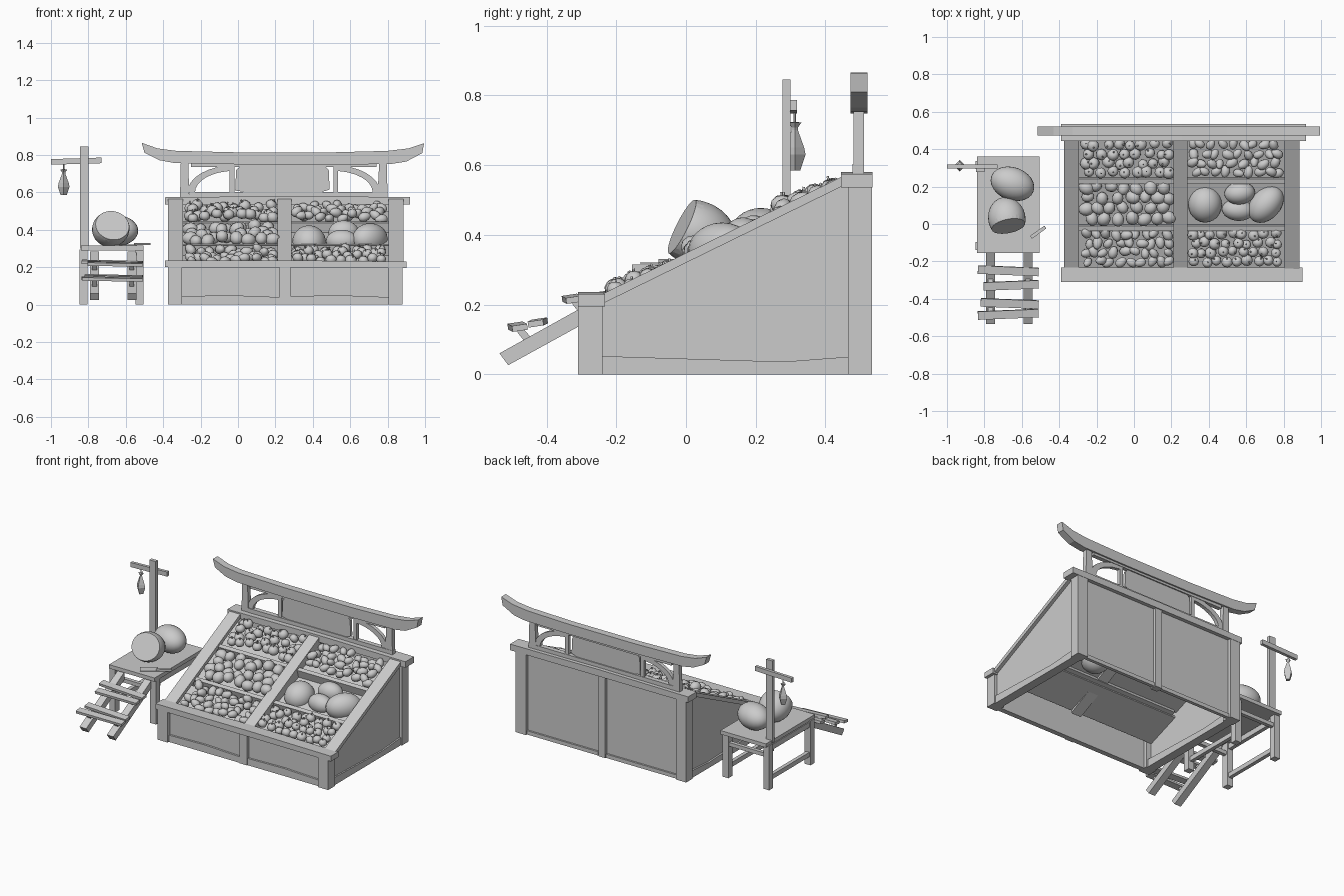
import bpy, bmesh, random
from math import sin, cos, pi, atan
from mathutils import Vector, Matrix, Euler
random.seed(4)


def finish(name, bm, smooth=False):
    bmesh.ops.recalc_face_normals(bm, faces=bm.faces[:])
    me = bpy.data.meshes.new(name)
    bm.to_mesh(me)
    bm.free()
    if smooth:
        for p in me.polygons:
            p.use_smooth = len(p.vertices) < 5
    ob = bpy.data.objects.new(name, me)
    bpy.context.collection.objects.link(ob)
    return ob


def box(name, x0, x1, y0, y1, z0, z1, rot=(0, 0, 0)):
    bm = bmesh.new()
    bmesh.ops.create_cube(bm, size=1)
    m = Matrix.Translation(((x0 + x1) / 2, (y0 + y1) / 2, (z0 + z1) / 2)) @ Euler(rot).to_matrix().to_4x4()
    bm.transform(m @ Matrix.Diagonal((x1 - x0, y1 - y0, z1 - z0, 1)))
    return finish(name, bm)


def prism(name, pts, axis, a, b):
    """Extrude a profile along x (pts = y,z) or y (pts = x,z)."""
    bm = bmesh.new()
    put = (lambda p, d: (d, p[0], p[1])) if axis == 'x' else (lambda p, d: (p[0], d, p[1]))
    f = bm.faces.new([bm.verts.new(put(p, a)) for p in pts])
    ext = bmesh.ops.extrude_face_region(bm, geom=[f])['geom']
    off = Vector((b - a, 0, 0)) if axis == 'x' else Vector((0, b - a, 0))
    bmesh.ops.translate(bm, vec=off, verts=[v for v in ext if isinstance(v, bmesh.types.BMVert)])
    return finish(name, bm)


def slope(y):
    return 0.235 + 0.49 * (y + 0.23)


def blob(bm, loc, rad, rot=(0, 0, 0), seg=12, pear=0.0, stem=False):
    """Add one fruit, optionally tapered towards its top or with a dimple and stem."""
    m = Matrix.Translation(loc) @ Euler(rot).to_matrix().to_4x4()
    vs = bmesh.ops.create_uvsphere(bm, u_segments=seg, v_segments=seg * 2 // 3, radius=1)['verts']
    for v in vs:
        k = 1 - pear * v.co.z
        z = v.co.z
        if stem and z > 0.95:
            z = 0.72
        v.co = m @ Vector((v.co.x * rad[0] * k, v.co.y * rad[1] * k, z * rad[2]))
    if stem:
        s = Matrix.Translation((0, 0, rad[2] * 0.95))
        bmesh.ops.create_cone(bm, cap_ends=True, segments=4, radius1=0.003, radius2=0.004,
                              depth=rad[2] * 0.5, matrix=m @ s)


# Stall corner posts, side walls and sloping rails
for side, x0, x1, w0, w1 in (("left", -0.375, -0.30, -0.355, -0.335), ("right", 0.805, 0.88, 0.842, 0.862)):
    box(side + "_front_post", x0, x1, -0.31, -0.24, 0, 0.20)
    box(side + "_back_post", x0, x1, 0.465, 0.533, 0, 0.54)
    prism(side + "_wall", [(-0.25, 0.01), (0.47, 0.01), (0.47, 0.55), (-0.25, 0.21)], 'x', w0, w1)
    prism(side + "_bottom_rail", [(-0.24, 0), (0.465, 0), (0.465, 0.05), (0.28, 0.036), (-0.24, 0.052)],
          'x', x0 + 0.008, x1 - 0.008)
    prism(side + "_slope_rail", [(-0.24, slope(-0.24) - 0.028), (0.46, slope(0.46) - 0.028),
                                 (0.46, slope(0.46)), (-0.24, slope(-0.24))], 'x', x0, x1 + 0.005)

# Front and back beams, slightly bowed
prism("front_beam", [(-0.39, 0.20), (0.90, 0.195), (0.90, 0.23), (0.3, 0.236), (-0.39, 0.235)], 'y', -0.31, -0.232)
prism("back_beam", [(-0.39, 0.535), (0.92, 0.535), (0.92, 0.575), (0.26, 0.58), (-0.39, 0.574)], 'y', 0.445, 0.535)

# Front and back boards with frames
box("front_board", -0.31, 0.82, -0.285, -0.265, 0.01, 0.21)
box("back_board", -0.31, 0.82, 0.49, 0.51, 0.01, 0.55)
box("front_mid_post", 0.222, 0.28, -0.303, -0.265, 0, 0.20)
box("back_mid_post", 0.225, 0.275, 0.48, 0.528, 0, 0.54)
for a, b in ((-0.30, 0.222), (0.28, 0.805)):
    prism("front_bottom_rail", [(a, 0), (b, 0), (b, 0.04), ((a + b) / 2, 0.05), (a, 0.045)], 'y', -0.298, -0.265)
    box("back_bottom_rail", a, b, 0.50, 0.522, 0, 0.025)

# Centre divider, shelf lips and tray floors
prism("centre_divider", [(-0.24, slope(-0.24) - 0.08), (0.46, slope(0.46) - 0.08),
                         (0.46, slope(0.46)), (-0.24, slope(-0.24))], 'x', 0.21, 0.285)
for y in (-0.015, 0.235):
    z = slope(y) - 0.055
    box("shelf_lip", -0.31, 0.82, y - 0.014, y + 0.014, z - 0.025, z + 0.035, (0.3, 0, 0))
for y0, y1 in ((-0.24, -0.02), (-0.01, 0.23), (0.24, 0.46)):
    za, zb = slope(y0) - 0.05, slope(y1) - 0.075
    prism("tray_floor", [(y0, za - 0.012), (y1, zb - 0.012), (y1, zb), (y0, za)], 'x', -0.34, 0.845)

# Produce heaps: name, x range, y range, columns, rows, radii, pear taper, stem
LX, RX = (-0.255, 0.185), (0.315, 0.765)
Y = ((-0.20, -0.055), (0.03, 0.195), (0.275, 0.425))
heaps = (("lower_left_plums", LX, Y[0], 9, 4, (0.025, 0.025, 0.033), 0.12, False),
         ("lower_right_apples", RX, Y[0], 9, 4, (0.03, 0.03, 0.027), 0.1, True),
         ("middle_left_peaches", LX, Y[1], 7, 4, (0.035, 0.035, 0.04), 0.05, False),
         ("upper_left_apples", LX, Y[2], 8, 4, (0.032, 0.032, 0.029), 0.1, True),
         ("upper_right_pears", RX, Y[2], 9, 4, (0.025, 0.025, 0.034), 0.15, False))
for name, xr, yr, nx, ny, rad, pear, stem in heaps:
    bm = bmesh.new()
    for j in range(ny):
        for i in range(nx):
            x = xr[0] + (xr[1] - xr[0]) * (i + 0.25 * (-1) ** j) / (nx - 1) + random.uniform(-0.012, 0.012)
            y = yr[0] + (yr[1] - yr[0]) * j / (ny - 1) + random.uniform(-0.008, 0.008)
            x = min(max(x, xr[0]), xr[1])
            z = slope(y) - 0.003 - 0.16 * (y - yr[0]) + random.uniform(-0.022, 0.008)
            tilt = random.uniform(0, 0.8) if stem else random.uniform(0.8, 1.7)
            s = random.uniform(0.85, 1.08)
            blob(bm, (x, y, z), [r * s for r in rad], (tilt, 0, random.uniform(-pi, pi)), 10, pear, stem)
    finish(name, bm, True)

# Big melons in the middle right tray
bm = bmesh.new()
for loc, rad, a in (((0.38, 0.105, 0.335), (0.09, 0.098, 0.088), 0), ((0.565, 0.165, 0.385), (0.082, 0.06, 0.065), 0.1),
                    ((0.555, 0.075, 0.34), (0.085, 0.058, 0.06), -0.1), ((0.705, 0.105, 0.35), (0.112, 0.08, 0.085), 0.85)):
    blob(bm, loc, rad, (0.2, 0, a), 24)
finish("tray_melons", bm, True)

# Gate-style top: upswept beam, posts, rails, sign board and curved braces
prism("gate_top_beam", [(-0.515, 0.865), (-0.43, 0.835), (-0.33, 0.822), (0.0, 0.814), (0.5, 0.814), (0.8, 0.822),
                        (0.91, 0.835), (0.995, 0.863), (0.985, 0.81), (0.90, 0.765), (0.82, 0.752), (0.5, 0.748),
                        (0.0, 0.75), (-0.34, 0.757), (-0.42, 0.772), (-0.50, 0.812)], 'y', 0.472, 0.52)
box("gate_under_rail", -0.25, 0.74, 0.482, 0.51, 0.735, 0.755)
box("gate_lower_rail", -0.26, 0.80, 0.478, 0.51, 0.572, 0.603)
prism("gate_left_post", [(-0.31, 0.57), (-0.26, 0.57), (-0.266, 0.76), (-0.306, 0.76)], 'y', 0.48, 0.51)
prism("gate_right_post", [(0.745, 0.57), (0.80, 0.57), (0.795, 0.76), (0.755, 0.76)], 'y', 0.48, 0.51)
prism("sign_board", [(-0.015, 0.61), (0.03, 0.603), (0.45, 0.603), (0.49, 0.615), (0.485, 0.72), (0.46, 0.745),
                     (0.02, 0.745), (-0.01, 0.72)], 'y', 0.484, 0.502)
for side, cx, sx in (("left", -0.02, -1), ("right", 0.51, 1)):
    arc = [(cx + sx * rx * cos(t), 0.6 + rz * sin(t))
           for rx, rz, ts in ((0.25, 0.145, range(9)), (0.21, 0.115, range(8, -1, -1)))
           for t in [k * pi / 16 for k in ts]]
    prism(side + "_curved_brace", arc, 'y', 0.483, 0.507)
    box(side + "_sign_strut", *sorted((cx, cx + sx * 0.025)), 0.483, 0.507, 0.60, 0.745)

# Side table
box("table_top", -0.84, -0.505, -0.155, 0.36, 0.29, 0.315)
for x in (-0.848, -0.548):
    for y in (-0.14, 0.295):
        box("table_leg", x, x + 0.043, y, y + 0.043, 0, 0.295)
    box("table_side_stretcher", x + 0.008, x + 0.033, -0.10, 0.30, 0.055, 0.085)
    box("table_side_apron", x + 0.008, x + 0.033, -0.10, 0.30, 0.25, 0.285)
for y in (-0.13, 0.305):
    box("table_cross_rail", -0.81, -0.545, y, y + 0.025, 0.21, 0.235)

# Ladder steps in front of the table
for x in (-0.79, -0.59):
    prism("ladder_rail", [(-0.535, 0.06), (-0.51, 0.026), (-0.13, 0.235), (-0.13, 0.285)], 'x', x, x + 0.048)
    for y, z in ((-0.47, 0.135), (-0.31, 0.213)):
        prism("step_bracket", [(y - 0.025, z), (y + 0.01, z - 0.045), (y + 0.03, z - 0.035), (y, z)], 'x', x + 0.01, x + 0.035)
for i, (y, z) in enumerate(((-0.483, 0.136), (-0.425, 0.148), (-0.328, 0.216), (-0.25, 0.225))):
    box("ladder_step", -0.835 + 0.015 * (i % 3), -0.51, y - 0.022, y + 0.022, z - 0.008, z + 0.009,
        (0.15, 0.02, 0.04 * (-1) ** i))

# Sign pole with crossbar and hanging gourd
box("pole", -0.845, -0.80, 0.277, 0.30, 0.30, 0.845)
box("pole_crossbar", -1.0, -0.73, 0.298, 0.318, 0.752, 0.782, (0, -0.03, 0))
bm = bmesh.new()
rings = ((0.016, 0.585), (0.031, 0.63), (0.027, 0.65), (0.009, 0.70), (0.009, 0.708), (0.019, 0.722), (0.004, 0.724), (0.004, 0.76))
loops = [[bm.verts.new((-0.932 + r * cos(k * pi / 2), 0.312 + r * sin(k * pi / 2), z)) for k in range(4)] for r, z in rings]
for a, b in zip(loops, loops[1:]):
    for k in range(4):
        bm.faces.new((a[k], a[(k + 1) % 4], b[(k + 1) % 4], b[k]))
bm.faces.new(loops[0])
bm.faces.new(loops[-1])
finish("hanging_gourd", bm)

# Whole melon and cut melon on the table
bm = bmesh.new()
blob(bm, (-0.65, 0.215, 0.395), (0.12, 0.088, 0.082), (0, 0, -0.35), 24)
finish("whole_melon", bm, True)
bm = bmesh.new()
blob(bm, (-0.68, 0.03, 0.405), (0.1, 0.118, 0.093), (-0.35, 0, 0.2), 24)
cut = bmesh.ops.bisect_plane(bm, geom=bm.verts[:] + bm.edges[:] + bm.faces[:], plane_co=(-0.68, -0.02, 0.41),
                             plane_no=(0.18, -0.89, 0.44), clear_outer=True)
bmesh.ops.contextual_create(bm, geom=[e for e in cut['geom_cut'] if isinstance(e, bmesh.types.BMEdge)])
finish("cut_melon", bm, True)

# Knife
box("knife_blade", -0.655, -0.545, -0.105, -0.05, 0.317, 0.321, (0, 0, 0.62))
box("knife_handle", -0.56, -0.465, -0.053, -0.035, 0.318, 0.33, (0, 0, 0.62))
